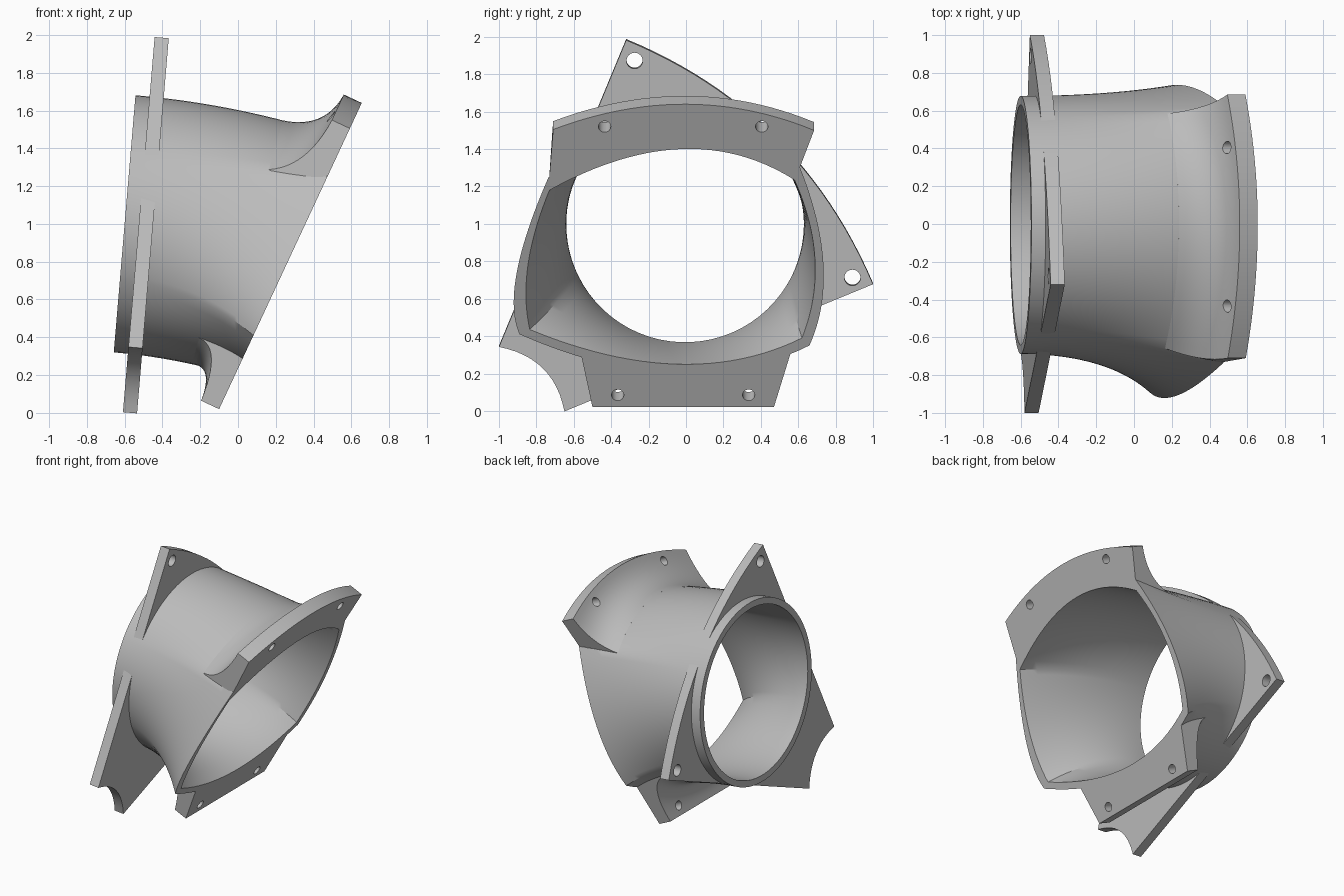
import bpy, bmesh
from math import cos, sin, radians
from mathutils import Vector

cube = bpy.data.objects.get("Cube")
if cube:
    bpy.data.objects.remove(cube, do_unlink=True)

grey = bpy.data.materials.new("plain_grey")
grey.use_nodes = True
COLOUR = (0.5, 0.5, 0.5, 1)
grey.diffuse_color = COLOUR
grey.node_tree.nodes["Principled BSDF"].inputs["Base Color"].default_value = COLOUR

# Tilted inlet plane and outlet plane
AXIS = Vector((0.9964, 0, -0.0842))
UP = Vector((0.0842, 0, 0.9964))
INLET = Vector((-0.6, -0.005, 1.0))
OUT_N = Vector((0.9064, 0, -0.4225))


def on_inlet(y, z, depth=0.0):
    p = INLET + UP * (z - 1.0) / UP.z + AXIS * depth
    return Vector((p.x, y, p.z))


def on_outlet(y, z, depth=0.0):
    return Vector((0.655 + (z - 1.64) * 0.466, y, z)) - OUT_N * depth


def arc(a, mid, b, t):
    """Smooth curve from a to b that passes through mid."""
    a, mid, b = Vector(a), Vector(mid), Vector(b)
    return bezier(a, mid * 2 - (a + b) / 2, b, t)


def bezier(a, c, b, t):
    return a * (1 - t) ** 2 + c * 2 * t * (1 - t) + b * t * t


def finish(name, bm):
    bmesh.ops.recalc_face_normals(bm, faces=bm.faces)
    mesh = bpy.data.meshes.new(name)
    bm.to_mesh(mesh)
    bm.free()
    mesh.materials.append(grey)
    ob = bpy.data.objects.new(name, mesh)
    bpy.context.collection.objects.link(ob)
    return ob


def skin(name, rows, wrap):
    """Skin closed loops; either join last to first or cap the ends."""
    bm = bmesh.new()
    grid = [[bm.verts.new(p) for p in row] for row in rows]
    n = len(rows[0])
    for i in range(len(grid) if wrap else len(grid) - 1):
        r0, r1 = grid[i], grid[(i + 1) % len(grid)]
        for j in range(n):
            k = (j + 1) % n
            bm.faces.new((r0[j], r0[k], r1[k], r1[j]))
    if not wrap:
        bm.faces.new(grid[0])
        bm.faces.new(grid[-1][::-1])
    return finish(name, bm)


def activate(ob):
    bpy.ops.object.select_all(action='DESELECT')
    ob.select_set(True)
    bpy.context.view_layer.objects.active = ob


def drill(ob, centre, direction, radius, length, sides):
    """Cut a round hole through a part."""
    bpy.ops.mesh.primitive_cylinder_add(vertices=sides, radius=radius, depth=length, location=centre)
    cutter = bpy.context.object
    cutter.rotation_euler = direction.to_track_quat('Z', 'Y').to_euler()
    cutter.hide_render = True
    mod = ob.modifiers.new("hole", 'BOOLEAN')
    mod.operation, mod.solver, mod.object = 'DIFFERENCE', 'EXACT', cutter
    activate(ob)
    bpy.ops.object.modifier_apply(modifier=mod.name)
    bpy.data.objects.remove(cutter, do_unlink=True)


# Outlet outlines: right, top, left, bottom curves in (y, z)
def outline(br, r, tr, top, tl, l, bl, bot):
    return [(br, r, tr), (tr, top, tl), (tl, l, bl), (bl, bot, br)]


OUTER = outline((.66, .35), (.735, .78), (.61, 1.30), (-.04, 1.45),
                (-.735, 1.25), (-.905, .74), (-.89, .41), (-.06, .20))
INNER = outline((.62, .39), (.69, .8), (.58, 1.235), (-.03, 1.40),
                (-.73, 1.18), (-.845, .78), (-.835, .435), (-.05, .25))
ANGLES = [-31, 34, 148, 206, 329]


def duct_point(shape, radius, seg, t, s):
    """Point on the duct wall: s runs from the round inlet to the outlet."""
    ang = radians(ANGLES[seg] + (ANGLES[seg + 1] - ANGLES[seg]) * t)
    start = INLET + Vector((0, radius * cos(ang), 0)) + UP * radius * sin(ang)
    end = on_outlet(*arc(*shape[seg], t))
    return bezier(start, start + AXIS * (end - start).length * 0.5, end, s)


# Duct shell
SEG, STEPS = 24, 24


def duct_loop(shape, radius, s):
    return [duct_point(shape, radius, q, k / SEG, s) for q in range(4) for k in range(SEG)]


rows = [duct_loop(OUTER, 0.683, i / STEPS) for i in range(STEPS + 1)]
rows += [duct_loop(INNER, 0.635, 1 - i / STEPS) for i in range(STEPS + 1)]
duct = skin("duct", rows, True)


# Outlet flanges with a concave fillet running back to the duct
def flange(name, seg, t0, t1, edge, foot_s, holes):
    rows = []
    for i in range(25):
        f = i / 24
        t = t0 + (t1 - t0) * f
        root = duct_point(OUTER, 0.683, seg, t, 1)
        tip = arc(*edge, f)
        inside = (on_outlet(*arc(*INNER[seg], t)) - root) * 0.4
        foot = duct_point(OUTER, 0.683, seg, t, foot_s)
        back = on_outlet(tip.x, tip.y, 0.105)
        row = [root + inside, on_outlet(*tip)]
        row += [bezier(back, root - OUT_N * 0.12, foot, k / 12) for k in range(13)]
        row.append(foot + inside * 0.6)
        rows.append(row)
    ob = skin(name, rows, False)
    for y, z in holes:
        drill(ob, on_outlet(y, z), OUT_N, 0.033, 1.2, 24)
    return ob


top_flange = flange("top_flange", 1, 0, 1, ((.685, 1.50), (0, 1.64), (-.71, 1.505)),
                    0.7, [(-.435, 1.52), (.405, 1.52)])
bottom_flange = flange("bottom_flange", 3, 0.18, 0.94, ((-.50, .02), (-.015, .02), (.47, .02)),
                       0.64, [(-.365, .085), (.335, .085)])

# Inlet mounting plate: bowed long edge, scooped corner
corner_top, corner_right = (-.32, 1.995), (1.0, .69)
scoop_a, scoop_b = (-.65, .01), (-1.0, .355)
profile = [arc(corner_top, (.472, 1.478), corner_right, k / 24) for k in range(25)]
profile += [arc(scoop_a, (-.765, .24), scoop_b, k / 12) for k in range(13)]
plate = skin("mounting_plate", [[on_inlet(p.x, p.y, d) for p in profile] for d in (.075, .15)], False)
drill(plate, INLET + AXIS * 0.11, AXIS, 0.66, 0.5, 96)
for y, z in ((-.275, 1.885), (.89, .725)):
    drill(plate, on_inlet(y, z, 0.11), AXIS, 0.043, 0.4, 32)

for ob in (duct, top_flange, bottom_flange, plate):
    activate(ob)
    bpy.ops.object.shade_smooth_by_angle(angle=radians(30))
